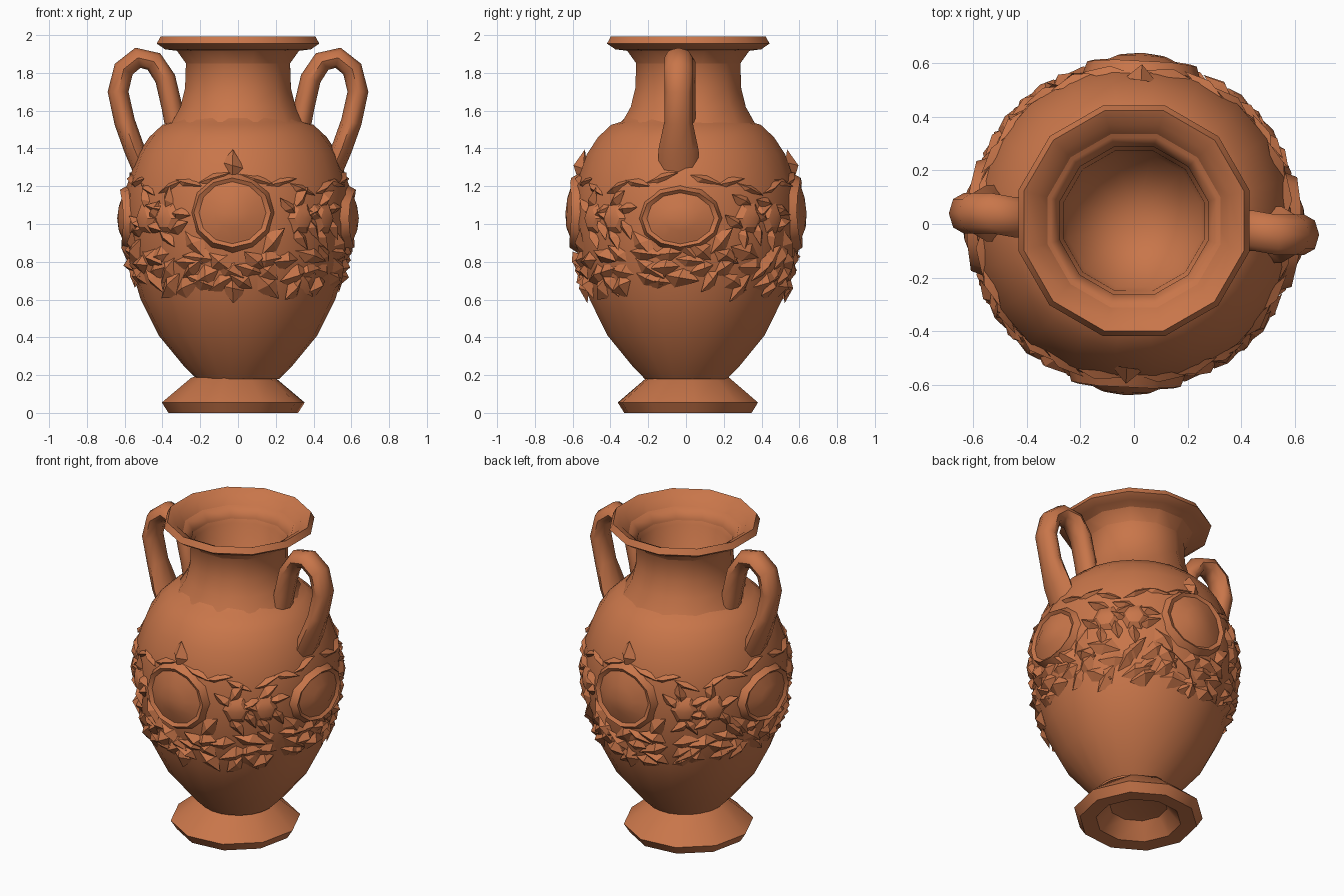
import bpy, bmesh, math, random
from mathutils import Vector

if "Cube" in bpy.data.objects:
    bpy.data.objects.remove(bpy.data.objects["Cube"])
random.seed(4)

clay = bpy.data.materials.new("terracotta")
clay.diffuse_color = (0.58, 0.18, 0.068, 1)
clay.use_nodes = True
clay.node_tree.nodes["Principled BSDF"].inputs["Base Color"].default_value = clay.diffuse_color

def finish(name, bm, angle=40, recalc=True):
    if recalc:
        bmesh.ops.recalc_face_normals(bm, faces=bm.faces)
    me = bpy.data.meshes.new(name)
    bm.to_mesh(me)
    bm.free()
    me.materials.append(clay)
    ob = bpy.data.objects.new(name, me)
    bpy.context.collection.objects.link(ob)
    bpy.ops.object.select_all(action='DESELECT')
    ob.select_set(True)
    bpy.context.view_layer.objects.active = ob
    bpy.ops.object.shade_smooth_by_angle(angle=math.radians(angle))
    return ob

def lathe(name, profile, sides, centre=(0, 0), turn=0.0, angle=40):
    """Spin (radius, z) points; a radius of 0 closes to a point."""
    bm = bmesh.new()
    rings = []
    for r, z in profile:
        n = sides if r > 0 else 1
        rings.append([bm.verts.new((centre[0] + r * math.cos(turn + 2 * math.pi * i / sides),
                                    centre[1] + r * math.sin(turn + 2 * math.pi * i / sides), z))
                      for i in range(n)])
    for a, b in zip(rings, rings[1:]):
        for i in range(sides):
            quad = [a[i % len(a)], a[(i + 1) % len(a)], b[(i + 1) % len(b)], b[i % len(b)]]
            bm.faces.new(list(dict.fromkeys(quad)))
    return finish(name, bm, angle)

# Body: egg-shaped belly up to the shoulder ledge
BODY = [(0.22, 0.18), (0.28, 0.24), (0.42, 0.41), (0.515, 0.6), (0.575, 0.8), (0.6, 1.0),
        (0.59, 1.2), (0.53, 1.37), (0.47, 1.46), (0.40, 1.525)]
lathe("body", BODY + [(0.35, 1.54), (0.29, 1.6)], 22)

# Neck, flared rim and the funnel-shaped hollow with its pointed floor
lathe("neck_and_rim", [(0.37, 1.525), (0.315, 1.62), (0.29, 1.72), (0.285, 1.86), (0.32, 1.915),
                       (0.40, 1.925), (0.445, 1.955), (0.425, 1.992), (0.37, 1.965),
                       (0.27, 1.83), (0.255, 1.55), (0, 1.4)],
      12, (0, 0.012), 0.26, 70)

# Foot: wide faceted base with a bowl-shaped recess underneath
lathe("foot", [(0.0, 0.13), (0.17, 0.1), (0.25, 0.005), (0.345, 0.0), (0.38, 0.055),
               (0.225, 0.185), (0.18, 0.2)], 10, (-0.025, 0.01), 0.1)

# Handles: swept oval loops, the second one turned half a circle
def handle(name, sign):
    path = [(0.32, 1.46), (0.35, 1.62), (0.385, 1.77), (0.445, 1.86), (0.53, 1.88),
            (0.605, 1.82), (0.635, 1.7), (0.60, 1.54), (0.55, 1.4), (0.49, 1.26)]
    bm = bmesh.new()
    rings = []
    for i, (x, z) in enumerate(path):
        p, q = path[max(i - 1, 0)], path[min(i + 1, len(path) - 1)]
        t = Vector((q[0] - p[0], q[1] - p[1])).normalized()
        wide = 0.075 + 0.03 * (i >= 8)
        shift = -0.025 if i < 4 else -0.04
        ring = []
        for k in range(8):
            a = 2 * math.pi * k / 8
            s = 0.055 * math.cos(a)
            ring.append(bm.verts.new((sign * (x + t.y * s),
                                      sign * (shift + wide * math.sin(a)), z - t.x * s)))
        rings.append(ring)
    for a, b in zip(rings, rings[1:]):
        for k in range(8):
            bm.faces.new((a[k], a[(k + 1) % 8], b[(k + 1) % 8], b[k]))
    bm.faces.new(rings[0])
    bm.faces.new(rings[-1])
    finish(name, bm, 60)

handle("right_handle", 1)
handle("left_handle", -1)

# Relief helpers: place points on the belly by angle, height and lift
def on_body(theta, z, lift):
    for (r0, z0), (r1, z1) in zip(BODY, BODY[1:]):
        if z <= z1:
            break
    r = r0 + (r1 - r0) * (z - z0) / (z1 - z0) + lift
    return Vector((r * math.cos(theta), r * math.sin(theta), z))

def leaf(bm, theta, z, length, width, turn, lift):
    """Pointed leaf with a raised middle, edges sunk into the belly."""
    def pt(u, v, h):
        du = u * math.cos(turn) - v * math.sin(turn)
        dv = u * math.sin(turn) + v * math.cos(turn)
        return bm.verts.new(on_body(theta + du / 0.58, z + dv, h))
    mid = pt(0, 0, lift)
    rim = [pt(length / 2, 0, lift * 0.5), pt(0.1 * length, width / 2, -0.012),
           pt(-length / 2, 0, -0.012), pt(-0.1 * length, -width / 2, -0.012)]
    for i in range(4):
        bm.faces.new((mid, rim[i], rim[(i + 1) % 4]))

def disc(bm, theta, z, ru, rv, steps, sides=12):
    """Round relief from (relative radius, lift) steps."""
    centre = bm.verts.new(on_body(theta, z, steps[0][1]))
    last = None
    for f, lift in steps[1:]:
        ring = []
        for i in range(sides):
            a = 2 * math.pi * i / sides
            ring.append(bm.verts.new(on_body(theta + ru * f * math.cos(a) / 0.6,
                                             z + rv * f * math.sin(a), lift)))
        for i in range(sides):
            j = (i + 1) % sides
            if last:
                bm.faces.new((last[i], ring[i], ring[j], last[j]))
            else:
                bm.faces.new((centre, ring[i], ring[j]))
        last = ring

SIDES = [-math.pi / 2 - 0.05 + k * math.pi / 2 for k in range(4)]

# Four medallions, one on each side, with a gentle bulge
bm = bmesh.new()
for k, th in enumerate(SIDES):
    rv = 0.2 if k % 2 == 0 else 0.165
    disc(bm, th, 1.06 - 0.03 * (k % 2), 0.215, rv,
         [(0, 0.042), (0.4, 0.036), (0.75, 0.018), (0.82, 0.016), (0.92, 0.034), (1.08, -0.01)])
finish("medallions", bm, 35, False)

# Small rosettes on the diagonals
bm = bmesh.new()
for th in SIDES:
    t = th + math.pi / 4
    for d in (-0.14, 0.14):
        disc(bm, t + d, 1.03, 0.085, 0.09, [(0, 0.028), (0.6, 0.018), (1.1, -0.01)], 6)
        for i in range(5):
            a = i * 2 * math.pi / 5 + random.random()
            leaf(bm, t + d + 0.14 * math.cos(a), 1.03 + 0.1 * math.sin(a),
                 0.16, 0.08, a + random.uniform(-1, 1), 0.028)
finish("rosettes", bm, 25, False)

# Leaf garland, hanging lower at front and back
bm = bmesh.new()
N = 30
for i in range(N):
    th = 2 * math.pi * i / N
    base = 0.795 - 0.055 * abs(math.sin(th))
    for row in (-0.07, 0.0, 0.07):
        leaf(bm, th + random.uniform(-0.07, 0.07), base + row + random.uniform(-0.02, 0.02),
             random.uniform(0.16, 0.23), random.uniform(0.1, 0.14),
             random.uniform(-0.9, 0.9) + math.pi * (i % 2), random.uniform(0.02, 0.04))
finish("garland", bm, 25, False)

# Pointed crests over the medallions, drops under them and the upper ribbon edge
bm = bmesh.new()
for k, th in enumerate(SIDES):
    if k % 2 == 0:
        leaf(bm, th, 1.31, 0.17, 0.13, math.pi / 2, 0.045)
        leaf(bm, th, 0.66, 0.16, 0.16, -math.pi / 2, 0.035)
    for s in (-1, 1):
        leaf(bm, th + s * 0.2, 1.24, 0.22, 0.06, -s * 0.3, 0.02)
        leaf(bm, th + s * 0.36, 0.9, 0.2, 0.12, s * 0.9, 0.03)
        leaf(bm, th + s * 0.44, 1.22, 0.2, 0.06, s * 0.2, 0.02)
        leaf(bm, th + s * 0.64, 1.19, 0.2, 0.06, -s * 0.4, 0.02)
finish("crests_and_ribbons", bm, 25, False)
